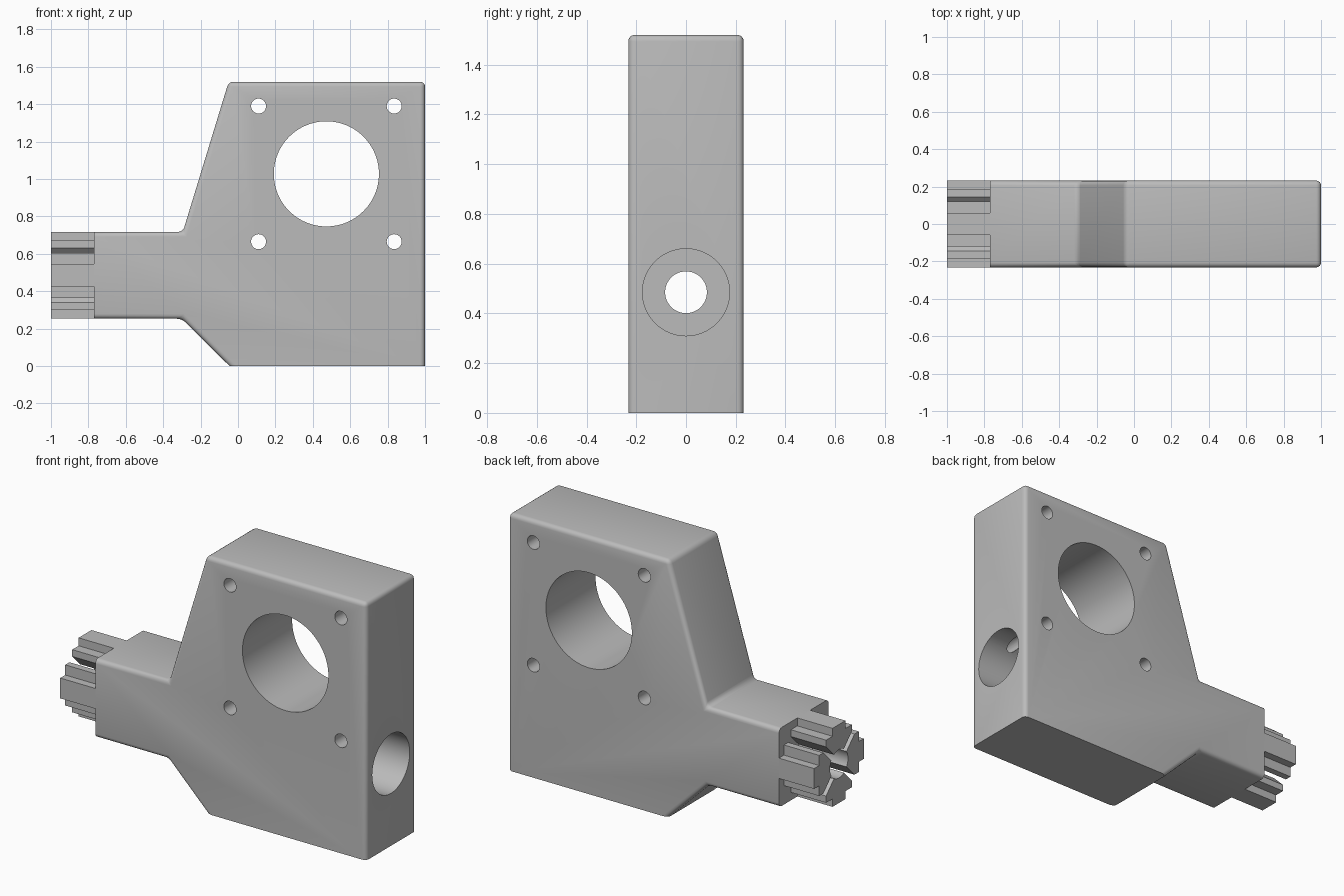
import bpy, bmesh
from math import cos, sin, radians, pi
from mathutils import Matrix, Vector

if "Cube" in bpy.data.objects:
    bpy.data.objects.remove(bpy.data.objects["Cube"])

AXIS_Z = 0.485      # height of the lengthwise bore
HALF = 0.232        # half of the body thickness
NECK_END = -0.77

grey = bpy.data.materials.new("plain grey")
grey.use_nodes = True
grey.diffuse_color = (0.5, 0.5, 0.5, 1)
grey.node_tree.nodes["Principled BSDF"].inputs["Base Color"].default_value = (0.5, 0.5, 0.5, 1)


def make_object(name, bm):
    bmesh.ops.recalc_face_normals(bm, faces=bm.faces)
    mesh = bpy.data.meshes.new(name)
    bm.to_mesh(mesh)
    bm.free()
    mesh.materials.append(grey)
    obj = bpy.data.objects.new(name, mesh)
    bpy.context.collection.objects.link(obj)
    return obj


def extrude_profile(points, offset):
    bm = bmesh.new()
    face = bm.faces.new([bm.verts.new(p) for p in points])
    result = bmesh.ops.extrude_face_region(bm, geom=[face])
    moved = [g for g in result["geom"] if isinstance(g, bmesh.types.BMVert)]
    bmesh.ops.translate(bm, verts=moved, vec=offset)
    bmesh.ops.recalc_face_normals(bm, faces=bm.faces)
    return bm


def cylinder_cutter(center, radius, depth, axis, segments):
    bm = bmesh.new()
    turn = Matrix.Rotation(pi / 2, 4, "Y" if axis == "X" else "X")
    bmesh.ops.create_cone(bm, cap_ends=True, segments=segments, radius1=radius, radius2=radius,
                          depth=depth, matrix=Matrix.Translation(center) @ turn)
    obj = make_object("hole_cutter", bm)
    obj.hide_render = True
    return obj


def smooth(obj):
    bpy.ops.object.select_all(action="DESELECT")
    obj.select_set(True)
    bpy.context.view_layer.objects.active = obj
    bpy.ops.object.shade_smooth_by_angle(angle=radians(30))


# Body: side profile, extruded through the thickness
upper = [(NECK_END, 0.717), (-0.295, 0.717), (-0.05, 1.52), (1, 1.52)]
lower = [(1, 0), (-0.045, 0), (-0.30, 0.253), (NECK_END, 0.253)]
bm = extrude_profile([(x, -HALF, z) for x, z in upper + lower], (0, 2 * HALF, 0))


# Round every edge except those of the flat base and the neck end
def is_round(edge):
    a, b = (v.co for v in edge.verts)
    on_base = max(a.z, b.z) < 0.01
    on_end = max(a.x, b.x) < NECK_END + 0.01
    return not (on_base or on_end)


bmesh.ops.bevel(bm, geom=[e for e in bm.edges if is_round(e)], offset=0.026, offset_type="OFFSET",
                segments=4, profile=0.5, affect="EDGES", clamp_overlap=True)
body = make_object("body", bm)

# Holes: large opening, four screw holes, lengthwise bore with a wide pocket
cutters = [cylinder_cutter((0.4725, 0, 1.0275), 0.281, 1, "Y", 96)]
for sx in (-1, 1):
    for sz in (-1, 1):
        cutters.append(cylinder_cutter((0.4725 + sx * 0.3625, 0, 1.0275 + sz * 0.3625),
                                       0.04, 1, "Y", 32))
cutters.append(cylinder_cutter((0.6, 0, AXIS_Z), 0.175, 1.2, "X", 64))
cutters.append(cylinder_cutter((-0.4, 0, AXIS_Z), 0.084, 1.2, "X", 48))

bpy.context.view_layer.objects.active = body
for cutter in cutters:
    mod = body.modifiers.new("hole", "BOOLEAN")
    mod.operation = "DIFFERENCE"
    mod.solver = "EXACT"
    mod.object = cutter
    bpy.ops.object.modifier_apply(modifier=mod.name)
    bpy.data.objects.remove(cutter)
smooth(body)

# Prongs: stepped jaws around the bore, parted by diagonal slots
half = [(0.06, HALF), (0.06, 0.185), (0.12, 0.185), (0.12, 0.145)]
arc = [(0.084 * cos(radians(a)), 0.084 * sin(radians(a))) for a in range(57, 124, 6)]
section = half + arc + [(-u, v) for u, v in reversed(half)]
for i, side in enumerate(("top", "front", "bottom", "back")):
    spin = Matrix.Rotation(i * pi / 2, 3, "X")
    points = [spin @ Vector((-1, u, v)) + Vector((0, 0, AXIS_Z)) for u, v in section]
    smooth(make_object(side + "_prong", extrude_profile(points, (1 + NECK_END, 0, 0))))
